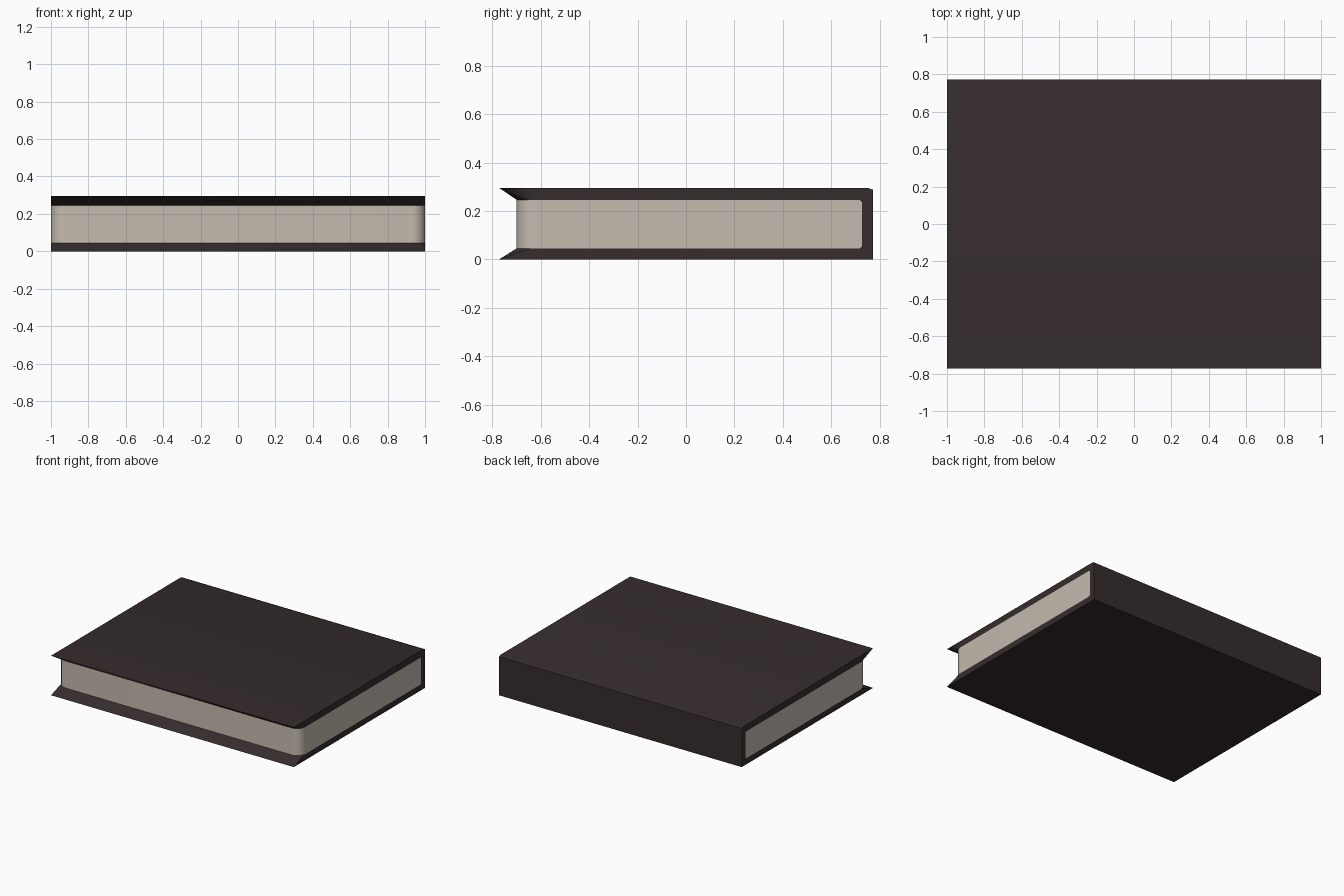
import bpy, bmesh, math

if "Cube" in bpy.data.objects:
    bpy.data.objects.remove(bpy.data.objects["Cube"])

W, BACK, FRONT = 1.0, 0.772, -0.772      # outer cover extents
LOW, HIGH, TOP = 0.045, 0.246, 0.295     # page bottom, page top, cover top
PAGE_F, PAGE_B, R = -0.70, 0.728, 0.07   # page block front, back, corner radius
SEAM = PAGE_F + R                        # where the rounded front corners begin
CH = 0.01                                # small chamfer at the back of the pages


def material(name, rgb):
    m = bpy.data.materials.new(name)
    m.diffuse_color = (*rgb, 1)
    m.use_nodes = True
    m.node_tree.nodes["Principled BSDF"].inputs["Base Color"].default_value = m.diffuse_color
    return m


def finish(bm, name, mat):
    bmesh.ops.recalc_face_normals(bm, faces=bm.faces)
    me = bpy.data.meshes.new(name)
    bm.to_mesh(me)
    bm.free()
    me.materials.append(mat)
    ob = bpy.data.objects.new(name, me)
    bpy.context.collection.objects.link(ob)
    bpy.ops.object.select_all(action='DESELECT')
    ob.select_set(True)
    bpy.context.view_layer.objects.active = ob
    bpy.ops.object.shade_smooth_by_angle(angle=math.radians(25))
    return ob


def front_arc(steps=8):
    """Rounded front outline of the page block, from left to right."""
    right = []
    for i in range(steps + 1):
        a = math.pi / 2 * i / steps
        right.append((W - R + R * math.sin(a), SEAM - R * math.cos(a)))
    return [(-x, y) for x, y in reversed(right)] + right


cover_mat = material("dark brown cover", (0.036, 0.025, 0.026))
page_mat = material("cream pages", (0.56, 0.50, 0.435))

# Cover: C-shaped boards and spine, extruded along x
bm = bmesh.new()
profile = [(SEAM, 0), (BACK, 0), (BACK, TOP - 0.007), (BACK - 0.02, TOP),
           (SEAM, TOP), (SEAM, HIGH), (PAGE_B - CH, HIGH), (PAGE_B, HIGH - CH),
           (PAGE_B, LOW + CH), (PAGE_B - CH, LOW), (SEAM, LOW)]
face = bm.faces.new([bm.verts.new((-W, y, z)) for y, z in profile])
ext = bmesh.ops.extrude_face_region(bm, geom=[face], use_keep_orig=True)
bmesh.ops.translate(bm, vec=(2 * W, 0, 0),
                    verts=[g for g in ext["geom"] if isinstance(g, bmesh.types.BMVert)])

# Cover lips: sharp outer edge tapering in to the rounded page corners
for outer, inner in ((0, LOW), (TOP, HIGH)):
    pts = [(s * W, y, outer) for s in (-1, 1) for y in (FRONT, SEAM)]
    pts += [(x, y, inner) for x, y in front_arc()]
    lip = [bm.verts.new(p) for p in pts]
    bmesh.ops.convex_hull(bm, input=lip)

# Remove the hidden seam between boards and lips, then weld
seam = [f for f in bm.faces if all(abs(v.co.y - SEAM) < 1e-5 for v in f.verts)]
bmesh.ops.delete(bm, geom=seam, context='FACES')
bmesh.ops.remove_doubles(bm, verts=bm.verts, dist=1e-4)
finish(bm, "cover", cover_mat)

# Page block: rounded at the fore edge, small chamfers at the spine
bm = bmesh.new()
outline = front_arc() + [(W, PAGE_B), (-W, PAGE_B)]
face = bm.faces.new([bm.verts.new((x, y, LOW)) for x, y in outline])
ext = bmesh.ops.extrude_face_region(bm, geom=[face], use_keep_orig=True)
bmesh.ops.translate(bm, vec=(0, 0, HIGH - LOW),
                    verts=[g for g in ext["geom"] if isinstance(g, bmesh.types.BMVert)])
back = [e for e in bm.edges
        if all(abs(v.co.y - PAGE_B) < 1e-5 for v in e.verts)
        and abs(e.verts[0].co.z - e.verts[1].co.z) < 1e-5]
bmesh.ops.bevel(bm, geom=back, offset=CH, segments=1, affect='EDGES')
finish(bm, "pages", page_mat)
